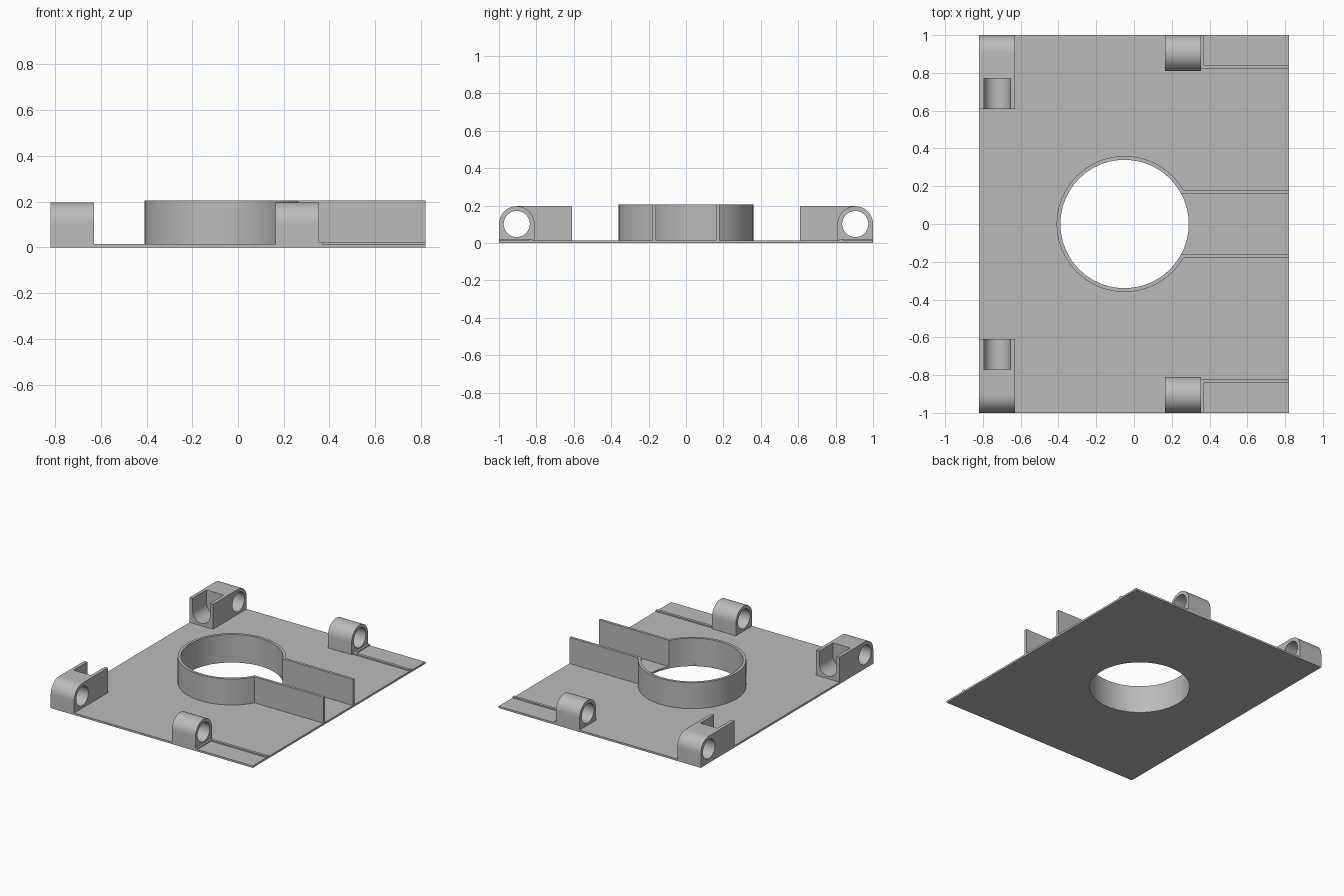
import bpy, bmesh
from math import sin, cos, pi, asin
from mathutils import Vector

cube = bpy.data.objects.get("Cube")
if cube:
    bpy.data.objects.remove(cube, do_unlink=True)

GREY = (0.5, 0.5, 0.5, 1)
mat = bpy.data.materials.new("plain grey")
mat.use_nodes = True
mat.diffuse_color = GREY
mat.node_tree.nodes["Principled BSDF"].inputs["Base Color"].default_value = GREY

PLATE = 0.014            # plate thickness
HX = 0.82                # plate half width
RING_X, R_OUT, R_IN = -0.05, 0.36, 0.34
EYE_Y, EYE_Z, EYE_R, ARCH_R = 0.905, 0.102, 0.07, 0.095


def arc(cx, cy, r, a0, a1, n):
    return [(cx + r * cos(a0 + (a1 - a0) * i / n), cy + r * sin(a0 + (a1 - a0) * i / n))
            for i in range(n + 1)]


def prism(name, outline, axis, lo, hi):
    """Extrude a 2D outline along x, y or z; the outline uses the other two axes."""
    place = {"x": lambda u, v: (lo, u, v),
             "y": lambda u, v: (u, lo, v),
             "z": lambda u, v: (u, v, lo)}[axis]
    step = {"x": (1, 0, 0), "y": (0, 1, 0), "z": (0, 0, 1)}[axis]
    bm = bmesh.new()
    face = bm.faces.new([bm.verts.new(place(u, v)) for u, v in outline])
    new = bmesh.ops.extrude_face_region(bm, geom=[face])["geom"]
    bmesh.ops.translate(bm, vec=Vector(step) * (hi - lo),
                        verts=[g for g in new if isinstance(g, bmesh.types.BMVert)])
    bmesh.ops.recalc_face_normals(bm, faces=bm.faces)
    me = bpy.data.meshes.new(name)
    bm.to_mesh(me)
    bm.free()
    me.materials.append(mat)
    ob = bpy.data.objects.new(name, me)
    bpy.context.collection.objects.link(ob)
    return ob


def select(ob):
    bpy.ops.object.select_all(action="DESELECT")
    ob.select_set(True)
    bpy.context.view_layer.objects.active = ob


def cut(ob, cutter):
    mod = ob.modifiers.new("cut", "BOOLEAN")
    mod.operation, mod.solver, mod.object = "DIFFERENCE", "EXACT", cutter
    select(ob)
    bpy.ops.object.modifier_apply(modifier=mod.name)
    bpy.data.objects.remove(cutter, do_unlink=True)


def smooth(ob):
    select(ob)
    bpy.ops.object.shade_smooth_by_angle(angle=pi / 6)


# Base plate with round opening
plate = prism("base_plate", [(-HX, -1), (HX, -1), (HX, 1), (-HX, 1)], "z", 0, PLATE)
cut(plate, prism("opening_cutter", arc(RING_X, 0, R_IN, 0, 2 * pi, 48)[:-1], "z", -0.1, 0.1))
smooth(plate)

# Open ring running into two parallel walls
a_out, a_in = asin(0.18 / R_OUT), asin(0.16 / R_IN)
outline = ([(HX, 0.18)] + arc(RING_X, 0, R_OUT, a_out, 2 * pi - a_out, 40)
           + [(HX, -0.18), (HX, -0.16)]
           + arc(RING_X, 0, R_IN, 2 * pi - a_in, a_in, 40) + [(HX, 0.16)])
smooth(prism("ring_with_channel_walls", outline, "z", PLATE - 0.002, 0.205))

for side, s in (("front", -1), ("back", 1)):
    def flip(points):
        return [(s * y, z) for y, z in points]

    def eye_cutter():
        return prism("eye_cutter", arc(s * EYE_Y, EYE_Z, EYE_R, 0, 2 * pi, 32)[:-1], "x", -1, 1)

    # Arched hinge lug
    lug = prism(side + "_hinge_lug",
                flip([(1, 0.002)] + arc(EYE_Y, EYE_Z, ARCH_R, 0, pi, 20) + [(0.81, 0.002)]),
                "x", 0.163, 0.355)
    cut(lug, eye_cutter())
    smooth(lug)

    # Corner block: rounded outer end, cross hole, open U-shaped cradle
    block = prism(side + "_corner_block",
                  flip([(1, 0.002)] + arc(EYE_Y, EYE_Z, ARCH_R, 0, pi / 2, 10)
                       + [(0.61, EYE_Z + ARCH_R), (0.61, 0.002)]), "x", -HX, -0.63)
    cut(block, eye_cutter())
    cradle = arc(-0.725, EYE_Z, EYE_R, pi, 2 * pi, 20) + [(-0.655, 0.3), (-0.795, 0.3)]
    cut(block, prism("cradle_cutter", cradle, "y", *sorted((s * 0.55, s * 0.77))))
    smooth(block)

    # Low L-shaped rim beside the lug
    rim = [(0.355, 0.82), (HX, 0.82), (HX, 0.84), (0.37, 0.84), (0.37, 1), (0.355, 1)]
    prism(side + "_low_rim", [(x, s * y) for x, y in rim], "z", PLATE - 0.002, 0.023)
